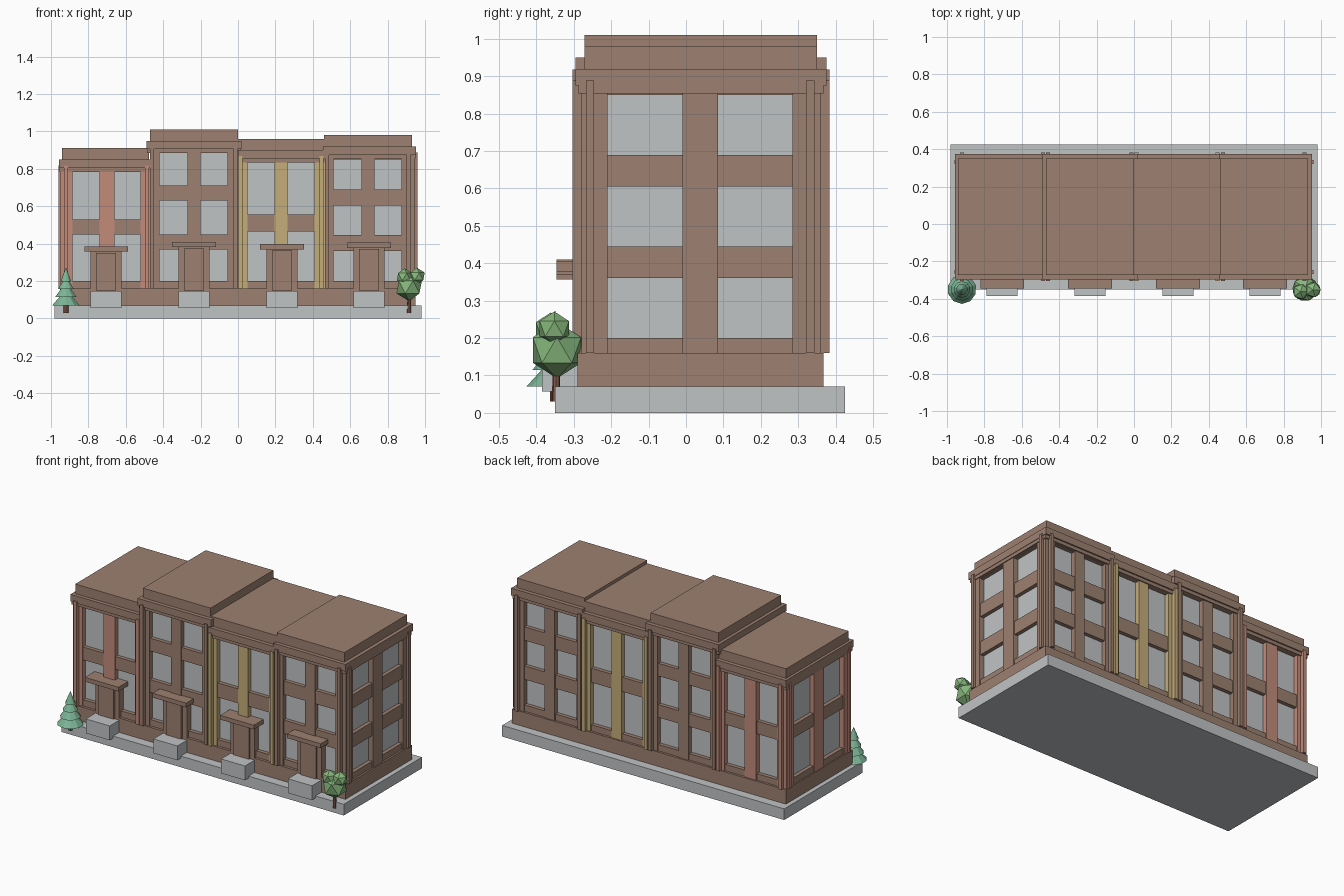
import bpy
from mathutils import Vector

old = bpy.data.objects.get("Cube")
if old:
    bpy.data.objects.remove(old, do_unlink=True)


def material(name, r, g, b):
    m = bpy.data.materials.new(name)
    m.use_nodes = True
    m.diffuse_color = (r, g, b, 1)
    m.node_tree.nodes["Principled BSDF"].inputs["Base Color"].default_value = (r, g, b, 1)
    return m


BROWN = material("brownstone", .337, .219, .165)
SALMON = material("salmon_brick", .54, .26, .195)
GOLD = material("ochre_brick", .56, .42, .195)
GREY = material("pale_grey", .527, .546, .558)
FIR = material("fir_green", .20, .46, .30)
LEAF = material("leaf_green", .24, .47, .20)
BARK = material("bark", .22, .10, .07)


def finish(name, mat):
    ob = bpy.context.object
    ob.name = name
    ob.data.materials.append(mat)
    return ob


def box(name, mat, x, y, z):
    """Box from three (low, high) ranges."""
    lo, hi = Vector((x[0], y[0], z[0])), Vector((x[1], y[1], z[1]))
    bpy.ops.mesh.primitive_cube_add(size=1, location=(lo + hi) / 2)
    ob = finish(name, mat)
    ob.scale = hi - lo
    return ob


def cone(name, mat, r1, r2, z, at, sides):
    bpy.ops.mesh.primitive_cone_add(vertices=sides, radius1=r1, radius2=r2, depth=z[1] - z[0],
                                    location=(at[0], at[1], (z[0] + z[1]) / 2))
    return finish(name, mat)


FRONT, BACK = -.28, .36          # wall planes
SILL = .16

# Pavement slab and shared plinth
box("pavement", GREY, (-.98, .98), (-.35, .425), (0, .07))
box("plinth", BROWN, (-.952, .95), (-.29, .368), (.07, SILL))

# Each house: outer range, two window ranges, storeys as window (bottom, top),
# cornice top, parapet range, pilaster centres, accent colour
houses = [
    dict(name="west_house", x=(-.95, -.47), win=((-.885, -.74), (-.66, -.52)),
         rows=((.2, .45), (.53, .785)), top=.85, roof=(-.94, -.475),
         cornice=(-.957, -.462), strips=(-.92, -.487), mat=SALMON, side=-1),
    dict(name="tall_house", x=(-.47, 0), win=((-.42, -.27), (-.2, -.055)),
         rows=((.2, .37), (.45, .63), (.71, .885)), top=.95, roof=(-.47, 0),
         cornice=(-.49, .02), strips=(-.459, -.014), mat=BROWN, side=0),
    dict(name="gold_house", x=(0, .465), win=((.05, .195), (.265, .41)),
         rows=((.2, .465), (.555, .835)), top=.9, roof=(.0, .46),
         cornice=(.0, .47), strips=(.014, .446), mat=GOLD, side=0),
    dict(name="east_house", x=(.465, .945), win=((.51, .66), (.73, .875)),
         rows=((.2, .36), (.445, .605), (.69, .85)), top=.92, roof=(.46, .93),
         cornice=(.455, .953), strips=(.476, .912), mat=BROWN, side=1),
]
side_windows = ((-.21, -.01), (.085, .285))

for h in houses:
    n, mat, side, top = h["name"], h["mat"], h["side"], h["top"]
    (x0, x1), (wa, wb) = h["x"], h["win"]
    # Glazed core set back behind the masonry
    box(n + "_glazing", GREY, (x0 + .03, x1 - .03), (FRONT + .03, BACK - .03), (SILL, top - .03))
    # Floor bands between the storeys
    edges = [SILL] + [v for row in h["rows"] for v in row] + [top - .03]
    for lo, hi in zip(edges[::2], edges[1::2]):
        box(n + "_floor_band", BROWN, (x0 + .006, x1 - .006), (FRONT + .006, BACK - .006), (lo, hi))
    # Vertical piers between the windows
    wall_top = top - .035
    piers = [(x0, wa[0]), (wa[1], wb[0]), (wb[1], x1)]
    for i, px in enumerate(piers):
        if side and i == (0 if side < 0 else 2):
            for py in ((FRONT, side_windows[0][0]), (side_windows[1][1], BACK)):
                box(n + "_corner_pier", mat, px, py, (SILL, wall_top))
        else:
            box(n + "_pier", mat, px, (FRONT, BACK), (SILL, wall_top))
    # Slim pilasters on front and back
    for sx in h["strips"]:
        box(n + "_pilaster", mat, (sx - .011, sx + .011), (-.304, .383), (SILL, top - .032)) \
            if not side or abs(sx) < .8 else None
        if side and abs(sx) > .8:
            for py in ((-.304, FRONT + .02), (BACK - .02, .383)):
                box(n + "_pilaster", mat, (sx - .011, sx + .011), py, (SILL, top - .032))
    # Exposed end wall: middle pier and pilasters
    if side:
        outer = x0 if side < 0 else x1
        inner = outer - side * .05
        box(n + "_end_pier", mat, sorted((inner, outer)),
            (side_windows[0][1], side_windows[1][0]), (SILL, wall_top))
        for py in (-.257, .332):
            box(n + "_end_pilaster", mat, sorted((inner, side * .96)),
                (py - .011, py + .011), (SILL, top - .032))
    # Cornice, lower moulding and parapet roof
    c0, c1 = h["cornice"]
    box(n + "_moulding", BROWN, (c0 + .003, c1 - .003), (-.287, .367), (top - .066, top - .045))
    box(n + "_cornice", BROWN, (c0, c1), (-.296, .375), (top - .045, top))
    box(n + "_parapet", BROWN, h["roof"], (-.272, .35), (top - .01, top + .06))

# Entrances: door surround, door, canopy and stoop
for x, canopy in ((-.705, .357), (-.235, .383), (.235, .37), (.7, .378)):
    box("door_surround", BROWN, (x - .083, x + .083), (-.29, -.25), (SILL - .01, canopy))
    box("door", BROWN, (x - .053, x + .053), (-.304, -.25), (SILL - .01, canopy - .008))
    box("canopy", BROWN, (x - .117, x + .117), (-.346, -.25), (canopy, canopy + .027))
    box("stoop", GREY, (x - .083, x + .083), (-.385, -.28), (.057, .147))

# Fir tree
fir = (-.92, -.35)
cone("fir_trunk", BARK, .014, .014, (.03, .09), fir, 8)
for z, r, height in ((.07, .077, .085), (.115, .06, .08), (.158, .044, .07), (.198, .03, .075)):
    cone("fir_tier", FIR, r, 0, (z, z + height), fir, 10)

# Leafy tree
cone("leafy_trunk", BARK, .012, .008, (.03, .15), (.915, -.347), 8)
for x, y, z, r in ((.915, -.345, .168, .076), (.89, -.362, .222, .046), (.957, -.352, .225, .046)):
    bpy.ops.mesh.primitive_ico_sphere_add(subdivisions=1, radius=r, location=(x, y, z))
    finish("foliage", LEAF)
